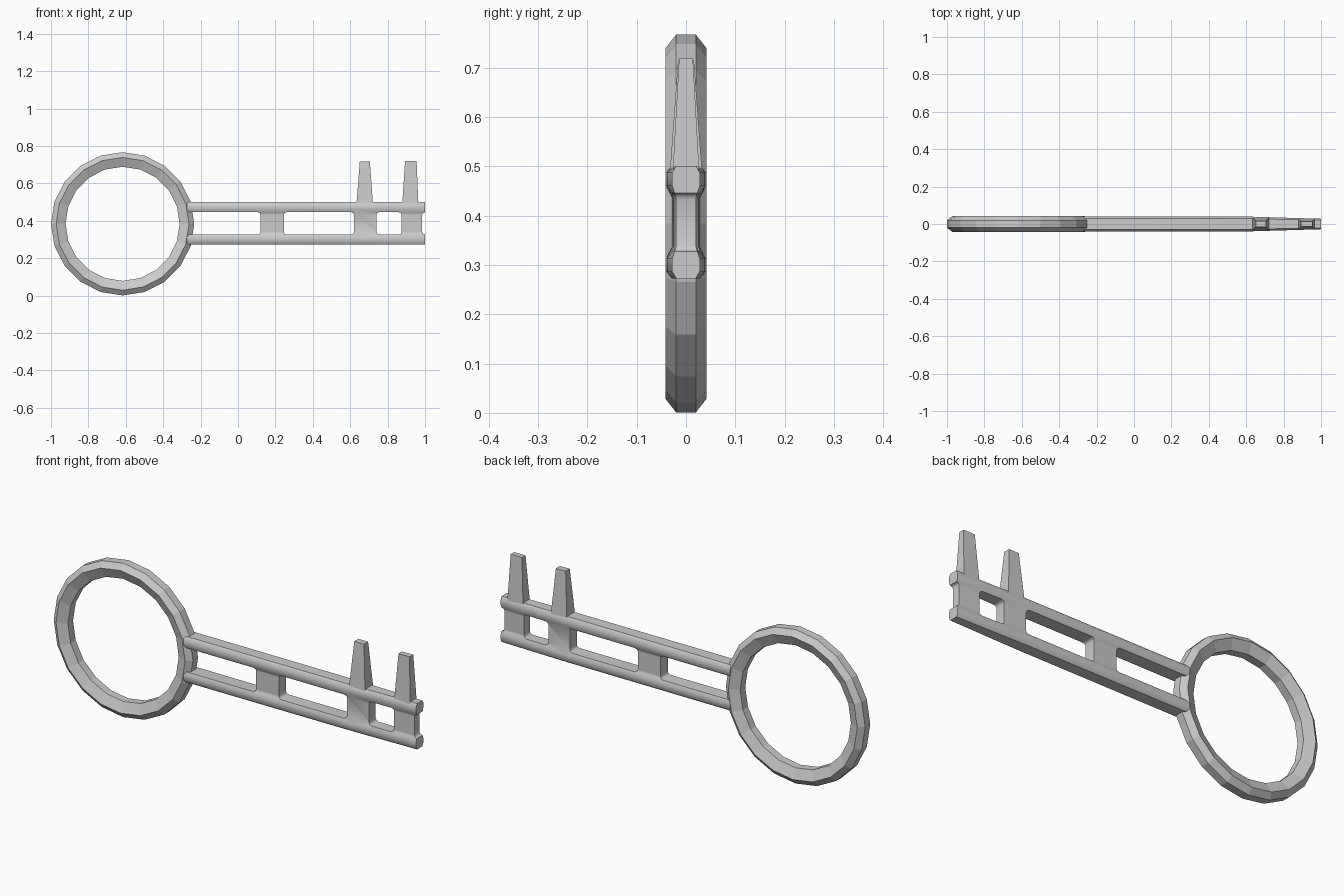
import bpy, bmesh, math

if "Cube" in bpy.data.objects:
    bpy.data.objects.remove(bpy.data.objects["Cube"])


def finish(bm, name):
    bmesh.ops.recalc_face_normals(bm, faces=bm.faces[:])
    me = bpy.data.meshes.new(name)
    bm.to_mesh(me)
    bm.free()
    ob = bpy.data.objects.new(name, me)
    bpy.context.collection.objects.link(ob)
    return ob


def loft(bm, sections, closed=False):
    """Skin a list of equal-length point loops."""
    rows = [[bm.verts.new(p) for p in s] for s in sections]
    n = len(rows[0])
    pairs = list(zip(rows, rows[1:]))
    if closed:
        pairs.append((rows[-1], rows[0]))
    for a, b in pairs:
        for i in range(n):
            j = (i + 1) % n
            bm.faces.new((a[i], a[j], b[j], b[i]))
    if not closed:
        bm.faces.new(rows[0])
        bm.faces.new(rows[-1])


# Ring handle: 20-sided, chamfered cross-section (radius, y)
prof = [(.383, -.02), (.383, .02), (.355, .042), (.305, .02), (.305, -.02), (.355, -.042)]
CX, CZ, SIDES = -.617, .384, 20
bm = bmesh.new()
loft(bm, [[(CX + r * math.cos(a), y, CZ + r * math.sin(a)) for r, y in prof]
          for a in (2 * math.pi * k / SIDES for k in range(SIDES))], closed=True)
finish(bm, "ring_handle")

# Shaft: two rails joined by a thinner web, tapering toward the tip
half = [(.72, .501), (1, .487), (1, .460), (.72, .437),
        (.72, .336), (1, .313), (1, .287), (.72, .273)]
section = half + [(-y, z) for y, z in reversed(half)]
bm = bmesh.new()
loft(bm, [[(x, y * w, z) for y, z in section]
          for x, w in ((-.272, .041), (.63, .039), (1, .028))])
shaft = finish(bm, "shaft")

# Windows between the rails, plus the notch at the tip
bm = bmesh.new()
for x0, x1 in ((-.32, .12), (.245, .62), (.74, .875), (.985, 1.1)):
    loft(bm, [[(x0, y, .327), (x1, y, .327), (x1, y, .446), (x0, y, .446)] for y in (-.1, .1)])
edges = [e for e in bm.edges if abs(e.verts[0].co.y - e.verts[1].co.y) > .1]
bmesh.ops.bevel(bm, geom=edges, offset=.014, segments=2, profile=.5, affect='EDGES')
cutter = finish(bm, "window_cutter")
cutter.hide_render = True
mod = shaft.modifiers.new("windows", 'BOOLEAN')
mod.operation, mod.solver, mod.object = 'DIFFERENCE', 'EXACT', cutter
bpy.context.view_layer.objects.active = shaft
shaft.select_set(True)
bpy.ops.object.modifier_apply(modifier=mod.name)
bpy.data.objects.remove(cutter)
bpy.ops.object.shade_smooth_by_angle(angle=math.radians(48))


# Teeth: tapered blocks, rooted in the upper rail
def tooth(name, base, top, z_top, y_base, y_top):
    bm = bmesh.new()
    loft(bm, [[(x0, -y, z), (x1, -y, z), (x1, y, z), (x0, y, z)]
              for (x0, x1), y, z in ((base, y_base, .47), (top, y_top, z_top))])
    finish(bm, name)


tooth("inner_tooth", (.632, .723), (.651, .705), .716, .034, .016)
tooth("outer_tooth", (.877, .965), (.893, .955), .719, .028, .014)
